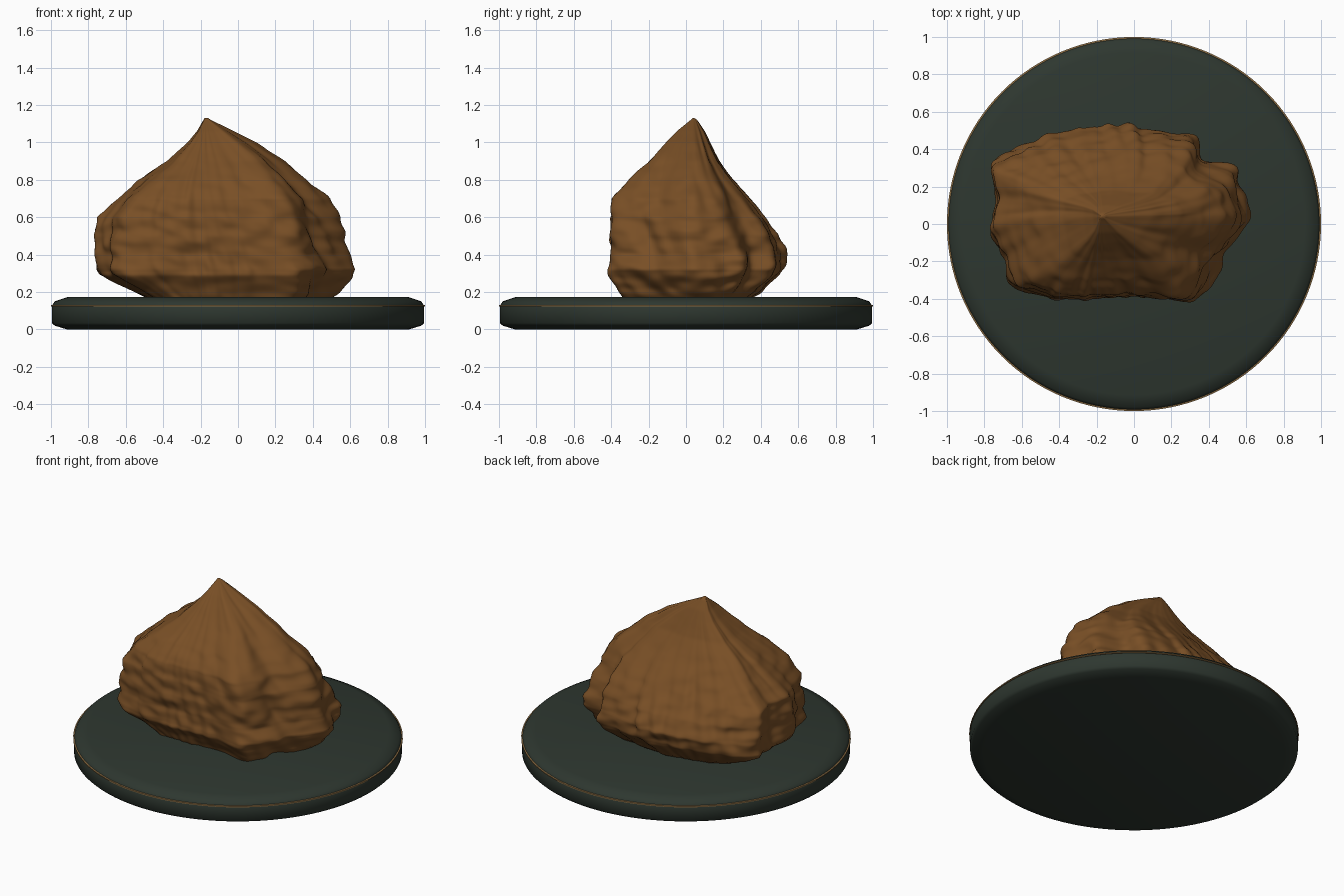
import bpy, bmesh, math
from mathutils import Vector, noise

if "Cube" in bpy.data.objects:
    bpy.data.objects.remove(bpy.data.objects["Cube"])


def material(name, rgb):
    m = bpy.data.materials.new(name)
    m.diffuse_color = (*rgb, 1)
    m.use_nodes = True
    m.node_tree.nodes["Principled BSDF"].inputs["Base Color"].default_value = m.diffuse_color
    return m


BROWN = material("rock brown", (0.19, 0.078, 0.019))
GREEN = material("dark green", (0.027, 0.038, 0.029))
GOLD = material("dull gold", (0.27, 0.16, 0.06))


def skin(name, rings, mat, caps=True, closed=False, angle=60):
    """Join a stack of equal-sized rings into a surface."""
    bm = bmesh.new()
    loops = [[bm.verts.new(p) for p in r] for r in rings]
    n = len(loops[0])
    pairs = list(zip(loops, loops[1:])) + ([(loops[-1], loops[0])] if closed else [])
    for a, b in pairs:
        for i in range(n):
            j = (i + 1) % n
            bm.faces.new((a[i], a[j], b[j], b[i]))
    if caps:
        bm.faces.new(loops[0][::-1])
        bm.faces.new(loops[-1])
    bmesh.ops.recalc_face_normals(bm, faces=bm.faces)
    me = bpy.data.meshes.new(name)
    bm.to_mesh(me)
    bm.free()
    me.materials.append(mat)
    ob = bpy.data.objects.new(name, me)
    bpy.context.collection.objects.link(ob)
    bpy.ops.object.select_all(action='DESELECT')
    ob.select_set(True)
    bpy.context.view_layer.objects.active = ob
    bpy.ops.object.shade_smooth_by_angle(angle=math.radians(angle))
    return ob


def lathe(name, profile, mat, n=128, **kw):
    ring = lambda r, z: [(r * math.cos(i * math.tau / n), r * math.sin(i * math.tau / n), z)
                         for i in range(n)]
    return skin(name, [ring(r, z) for r, z in profile], mat, **kw)


# Round display base with softened rims, and a thin trim line around it
lathe("base", [(0.915, 0), (0.98, 0.02), (0.995, 0.034), (0.995, 0.126),
               (0.98, 0.150), (0.915, 0.172)], GREEN)
lathe("base_trim", [(0.99, 0.121), (1.0, 0.123), (1.0, 0.130), (0.99, 0.132)],
      GOLD, caps=False, closed=True)

# Rock: widest outline seen from above, around the peak
PEAK = Vector((-0.17, 0.04))
OUTLINE = [(0.65, 0.05), (0.60, 0.18), (0.57, 0.31), (0.40, 0.35), (0.34, 0.48),
           (0.16, 0.50), (0.0, 0.535), (-0.18, 0.52), (-0.55, 0.45), (-0.77, 0.34),
           (-0.74, 0.155), (-0.77, 0.0), (-0.69, -0.20), (-0.66, -0.33), (-0.45, -0.395),
           (0.09, -0.38), (0.34, -0.41), (0.43, -0.30), (0.47, -0.17), (0.57, -0.07)]
# Height, then left, right, front and back extents
LEVELS = [(0.15, -0.46, 0.51, -0.32, 0.32), (0.20, -0.57, 0.56, -0.35, 0.40),
          (0.29, -0.75, 0.62, -0.415, 0.50), (0.32, -0.77, 0.64, -0.415, 0.52),
          (0.40, -0.775, 0.59, -0.40, 0.535), (0.50, -0.77, 0.58, -0.41, 0.49),
          (0.60, -0.745, 0.555, -0.41, 0.42), (0.70, -0.65, 0.49, -0.39, 0.34),
          (0.80, -0.53, 0.39, -0.31, 0.255), (0.90, -0.38, 0.265, -0.20, 0.18),
          (1.00, -0.27, 0.10, -0.11, 0.13), (1.06, -0.22, -0.02, -0.05, 0.10),
          (1.12, -0.185, -0.145, 0.025, 0.06), (1.13, -0.178, -0.16, 0.035, 0.045)]
N, LAYERS = 240, 110


def outline_radius(a):
    """Distance from the peak axis to the outline in direction a."""
    d = Vector((math.cos(a), math.sin(a)))
    for p, q in zip(OUTLINE, OUTLINE[1:] + OUTLINE[:1]):
        p, q = Vector(p) - PEAK, Vector(q) - PEAK
        e = q - p
        den = d.x * e.y - d.y * e.x
        if abs(den) > 1e-9:
            t = (p.x * e.y - p.y * e.x) / den
            s = (p.x * d.y - p.y * d.x) / den
            if t > 0 and -1e-6 <= s <= 1 + 1e-6:
                return t
    return 0.5


raw = [outline_radius(i * math.tau / N) for i in range(N)]
radii = [sum(raw[(i + k) % N] for k in (-2, -1, 0, 1, 2)) / 5 for i in range(N)]


def level(z):
    for a, b in zip(LEVELS, LEVELS[1:]):
        if z <= b[0] + 1e-6:
            t = (z - a[0]) / (b[0] - a[0])
            return [u + (v - u) * t for u, v in zip(a[1:], b[1:])]
    return LEVELS[-1][1:]


rings = []
for k in range(LAYERS):
    z = 0.15 + 0.98 * k / (LAYERS - 1)
    x0, x1, y0, y1 = level(z)
    sx = ((PEAK.x - x0) / 0.605, (x1 - PEAK.x) / 0.82)
    sy = ((PEAK.y - y0) / 0.45, (y1 - PEAK.y) / 0.495)
    ring = []
    for i, r in enumerate(radii):
        a = i * math.tau / N
        c, s = math.cos(a), math.sin(a)
        x, y = r * c * sx[c > 0], r * s * sy[s > 0]
        # slanting grooves plus broad lumps, fading towards the peak
        w = a + 0.5 * z
        groove = noise.noise(Vector((7 * math.cos(w), 7 * math.sin(w), 3 * z)))
        lump = noise.noise(Vector((4 * x, 4 * y, 6 * z + 9)))
        ripple = noise.noise(Vector((9 * x + 5 * z, 9 * y, 16 * z)))
        size = min(1, math.hypot(x, y) / 0.35)
        f = 1 + size * (0.045 * groove + 0.035 * lump + 0.03 * ripple)
        ring.append((PEAK.x + x * f, PEAK.y + y * f, z))
    rings.append(ring)
skin("rock", rings, BROWN)
